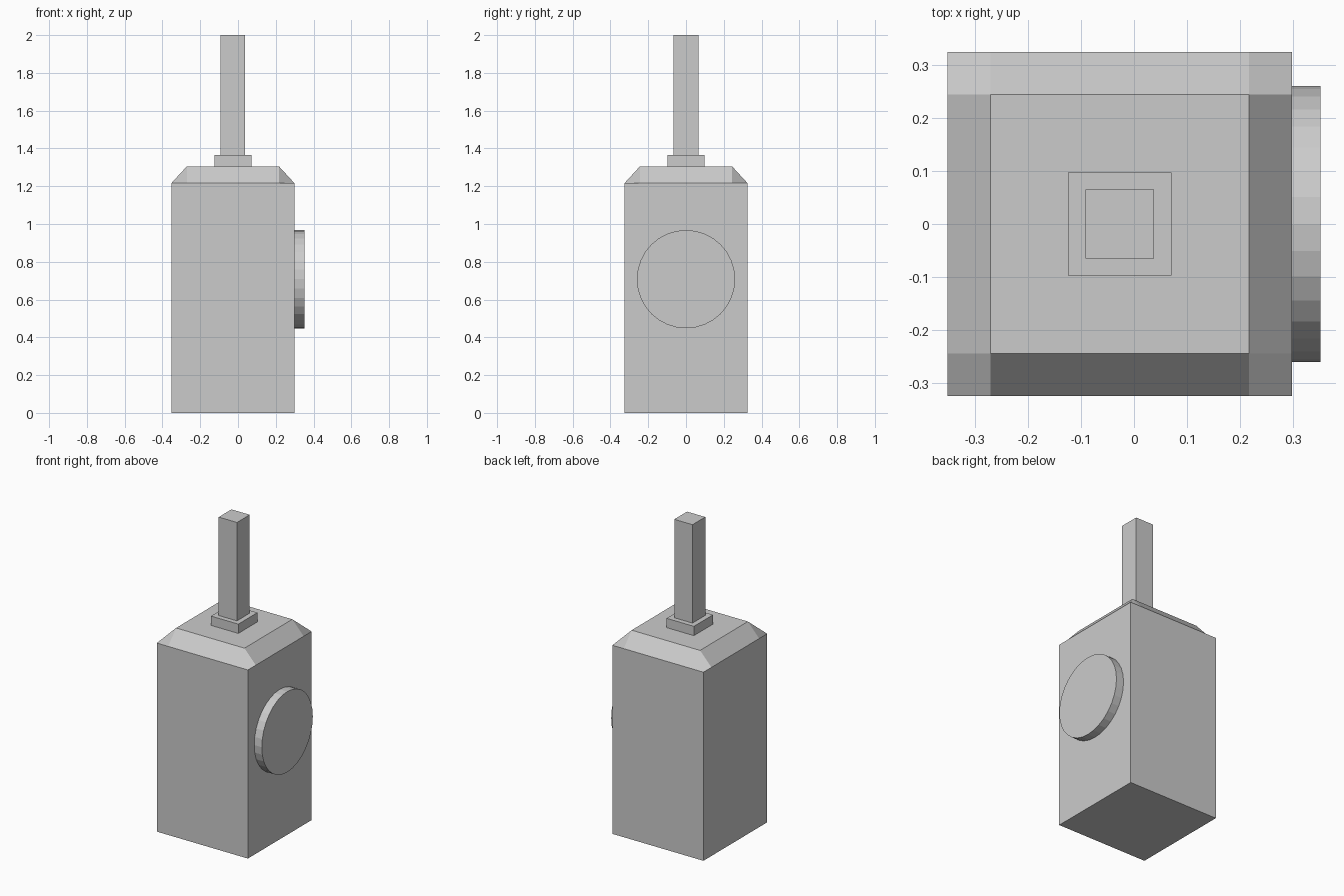
import bpy, bmesh, math

if "Cube" in bpy.data.objects:
    bpy.data.objects.remove(bpy.data.objects["Cube"])

CX = -0.027  # body axis, offset so the dial keeps the model centred


def box(name, half, z0, z1):
    bpy.ops.mesh.primitive_cube_add(size=1, location=(CX, 0, (z0 + z1) / 2))
    ob = bpy.context.object
    ob.name = name
    ob.scale = (2 * half, 2 * half, z1 - z0)
    return ob


# Body: 3x3 patch cap with a raised centre gives sloped shoulders and corner quads
OUT, IN, SHOULDER, TOP = 0.325, 0.244, 1.217, 1.305
bm = bmesh.new()
steps = (-OUT, -IN, IN, OUT)
grid = [[bm.verts.new((x, y, TOP if abs(x) < OUT and abs(y) < OUT else SHOULDER))
         for y in steps] for x in steps]
for i in range(3):
    for j in range(3):
        bm.faces.new((grid[i][j], grid[i + 1][j], grid[i + 1][j + 1], grid[i][j + 1]))

# Body walls and underside: rim extruded down to the floor
rim = [e for e in bm.edges if e.is_boundary]
new = bmesh.ops.extrude_edge_only(bm, edges=rim)["geom"]
for v in new:
    if isinstance(v, bmesh.types.BMVert):
        v.co.z = 0
bmesh.ops.contextual_create(bm, geom=[e for e in new if isinstance(e, bmesh.types.BMEdge) and e.is_boundary])
bmesh.ops.recalc_face_normals(bm, faces=bm.faces)
mesh = bpy.data.meshes.new("body")
bm.to_mesh(mesh)
bm.free()
body = bpy.data.objects.new("body", mesh)
body.location.x = CX
bpy.context.collection.objects.link(body)

# Collar and stem on top
box("collar", 0.0975, TOP, 1.365)
box("stem", 0.065, 1.365, 2.0)

# Round dial on the right side
bpy.ops.mesh.primitive_cylinder_add(vertices=32, radius=0.26, depth=0.054,
                                    location=(0.325, 0, 0.708),
                                    rotation=(0, math.pi / 2, 0))
bpy.context.object.name = "side_dial"
